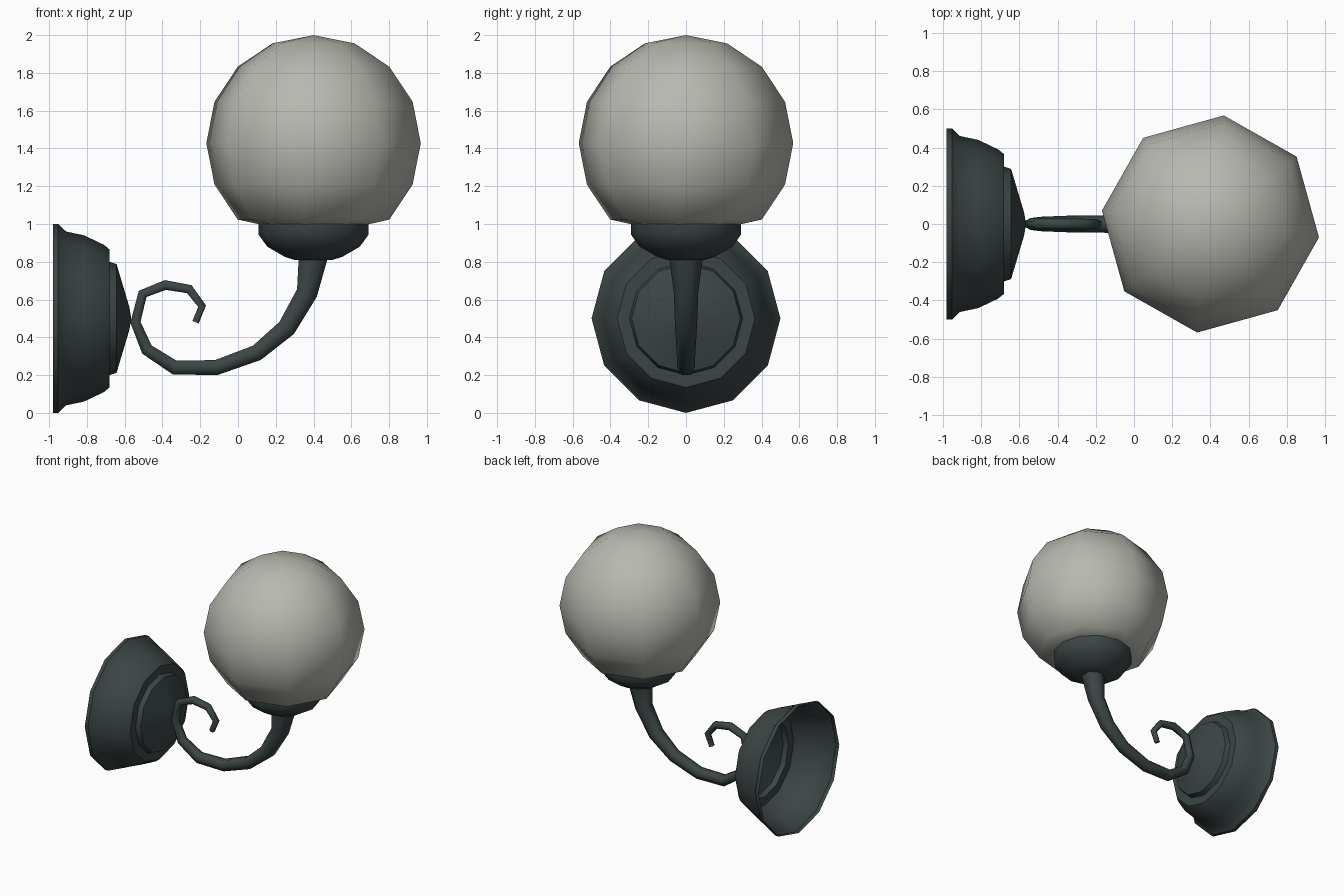
import bpy, bmesh, math
from mathutils import Vector, Matrix

if "Cube" in bpy.data.objects:
    bpy.data.objects.remove(bpy.data.objects["Cube"])


def material(name, rgb):
    m = bpy.data.materials.new(name)
    m.diffuse_color = (*rgb, 1)
    m.use_nodes = True
    m.node_tree.nodes["Principled BSDF"].inputs["Base Color"].default_value = m.diffuse_color
    return m


METAL = material("dark iron", (0.045, 0.06, 0.06))
GLASS = material("frosted glass", (0.48, 0.48, 0.44))


def loft(name, rings, mat, angle, cap_start=False, cap_end=False):
    """Skin a list of rings; a ring holding one point closes to a tip."""
    bm = bmesh.new()
    vs = [[bm.verts.new(p) for p in ring] for ring in rings]
    for a, b in zip(vs, vs[1:]):
        n = max(len(a), len(b))
        for i in range(n):
            j = (i + 1) % n
            quad = [a[i % len(a)], a[j % len(a)], b[j % len(b)], b[i % len(b)]]
            bm.faces.new(list(dict.fromkeys(quad)))
    if cap_start:
        bm.faces.new(vs[0])
    if cap_end:
        bm.faces.new(vs[-1])
    bmesh.ops.recalc_face_normals(bm, faces=bm.faces)
    me = bpy.data.meshes.new(name)
    bm.to_mesh(me)
    bm.free()
    me.materials.append(mat)
    ob = bpy.data.objects.new(name, me)
    bpy.context.collection.objects.link(ob)
    bpy.ops.object.select_all(action='DESELECT')
    ob.select_set(True)
    bpy.context.view_layer.objects.active = ob
    bpy.ops.object.shade_smooth_by_angle(angle=math.radians(angle))
    return ob


def lathe(name, profile, sides, frame, mat, turn=0, angle=40):
    """Revolve (radius, height) pairs about the frame's z axis."""
    rings = []
    for r, h in profile:
        n = sides if r > 0 else 1
        rings.append([frame @ Vector((r * math.cos(turn + math.tau * i / n),
                                      r * math.sin(turn + math.tau * i / n), h))
                      for i in range(n)])
    return loft(name, rings, mat, angle)


# Wall plate: open-backed stepped dome facing +x
wall = Matrix.Translation((0, 0, 0.5)) @ Matrix.Rotation(math.pi / 2, 4, 'Y')
lathe("wall_plate", [(0.5, -0.98), (0.5, -0.952), (0.46, -0.91), (0.44, -0.815),
                     (0.39, -0.71), (0.365, -0.68), (0.3, -0.68), (0.288, -0.643),
                     (0.06, -0.575), (0, -0.565)], 12, wall, METAL)

# Scroll arm: tapering hexagonal tube (x, z, in-plane half width)
path = [(0.4, 0.83, .078), (0.365, 0.635, .056), (0.258, 0.45, .05), (0.1, 0.318, .043),
        (-0.115, 0.24, .04), (-0.335, 0.24, .038), (-0.482, 0.335, .033),
        (-0.543, 0.48, .027), (-0.505, 0.63, .026), (-0.385, 0.677, .026),
        (-0.258, 0.655, .024), (-0.19, 0.565, .021), (-0.225, 0.48, .018)]
rings = []
for k, (x, z, w) in enumerate(path):
    a, b = path[max(k - 1, 0)], path[min(k + 1, len(path) - 1)]
    t = Vector((b[0] - a[0], 0, b[1] - a[1])).normalized()
    side = Vector((-t.z, 0, t.x))
    if k == 0:
        side = Vector((1, 0, 0))
    r = w / math.cos(math.pi / 6)
    rings.append([Vector((x, 0, z)) + r * (math.cos(math.tau * i / 6) * Vector((0, 1, 0))
                  + math.sin(math.tau * i / 6) * side) for i in range(6)])
loft("scroll_arm", rings, METAL, 65, cap_end=True)

# Cup holding the globe
lamp = Matrix.Translation((0.4, 0, 0))
lathe("globe_cup", [(0.292, 1.0), (0.292, 0.945), (0.245, 0.88), (0.15, 0.825),
                    (0.1, 0.81), (0, 0.81)], 12, lamp, METAL, angle=50)

# Glass globe: eight-sided sphere with a flattened seat in the cup
R, cz = 0.572, 1.428
ball = [(R * math.sin(k * math.pi / 8) if k else 0, cz + R * math.cos(k * math.pi / 8))
        for k in range(7)]
lathe("glass_globe", ball + [(0.28, 0.996)], 8, lamp, GLASS,
      turn=math.radians(-7), angle=60)
